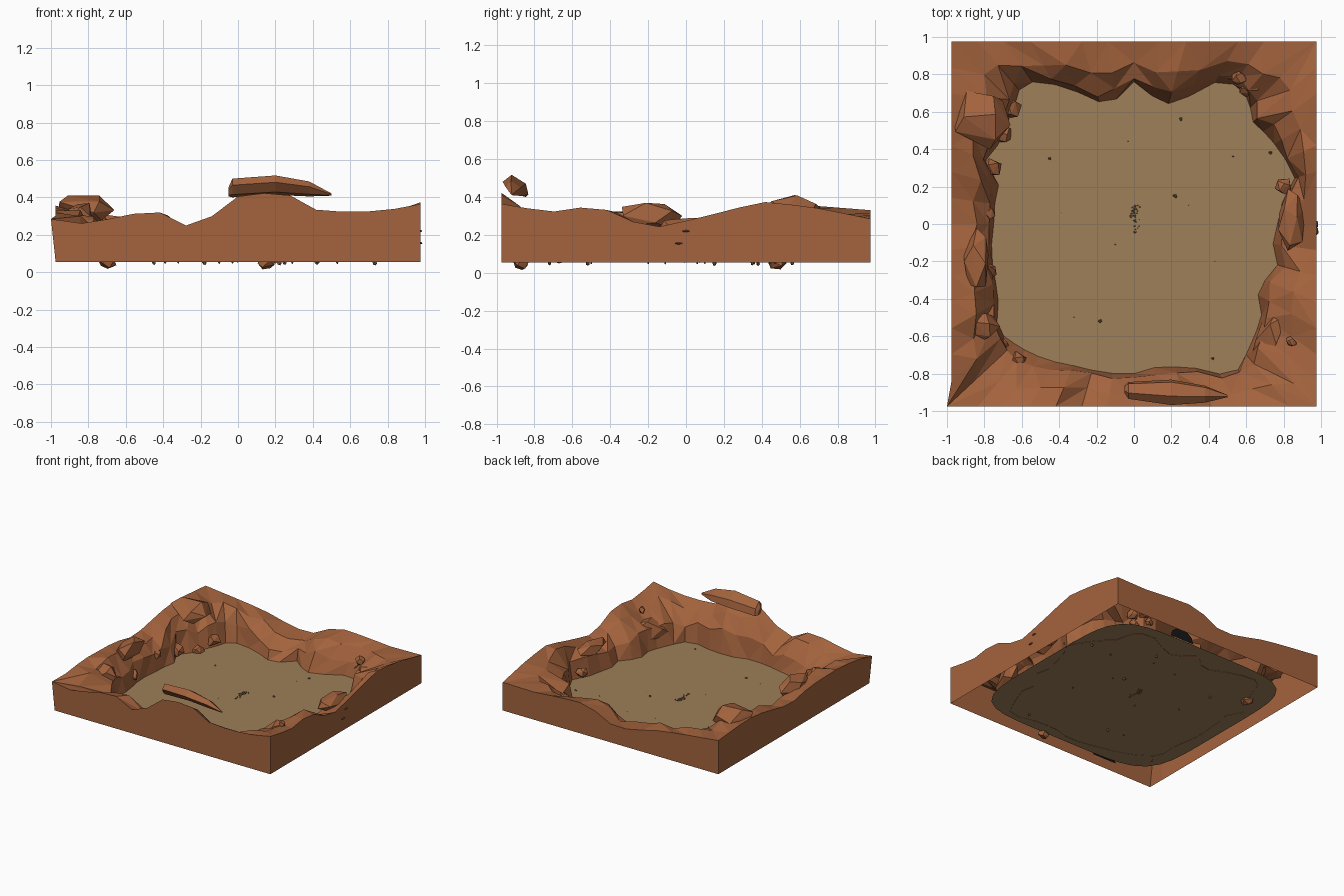
import bpy, bmesh, math, random
from mathutils import Vector, Matrix

if "Cube" in bpy.data.objects:
    bpy.data.objects.remove(bpy.data.objects["Cube"])

random.seed(7)
BASE = 0.055


def material(name, rgb):
    m = bpy.data.materials.new(name)
    m.diffuse_color = (*rgb, 1)
    m.use_nodes = True
    m.node_tree.nodes["Principled BSDF"].inputs["Base Color"].default_value = m.diffuse_color
    return m


ROCK = material("red_rock", (0.37, 0.125, 0.047))
SAND = material("sand", (0.34, 0.215, 0.1))
PEBBLE = material("pebble", (0.16, 0.09, 0.05))
DARK = material("cave_dark", (0.008, 0.008, 0.01))


def finish(bm, name, mat):
    me = bpy.data.meshes.new(name)
    bm.normal_update()
    bm.to_mesh(me)
    bm.free()
    ob = bpy.data.objects.new(name, me)
    me.materials.append(mat)
    bpy.context.collection.objects.link(ob)
    return ob


def lerp_table(table, t):
    for (a, va), (b, vb) in zip(table, table[1:]):
        if t <= b:
            return va + (vb - va) * max(0, t - a) / (b - a)
    return table[-1][1]


# Rim height along each outer side
FRONT = [(-.98, .285), (-.8, .255), (-.6, .31), (-.4, .32), (-.22, .215), (-.1, .34),
         (0, .405), (.2, .43), (.3, .405), (.4, .335), (.6, .32), (.8, .33), (.98, .37)]
RIGHT = [(-.98, .365), (-.72, .32), (-.55, .345), (-.4, .33), (-.2, .23), (.07, .29), (.4, .375), (.65, .35), (.98, .285)]
BACK = [(-.98, .33), (-.6, .29), (-.4, .26), (-.2, .21), (-.05, .19), (.05, .22), (.2, .31), (.45, .3), (.7, .28), (.98, .285)]
LEFT = [(-.98, .285), (-.6, .33), (-.2, .32), (.05, .27), (.4, .34), (.6, .36), (.98, .33)]

# Outline where the rock meets the sand
FOOT = [(-.6, .76), (-.4, .74), (-.2, .65), (-.1, .66), (0, .76), (.14, .64), (.25, .64), (.35, .73), (.5, .77),
        (.61, .68), (.63, .55), (.8, .36), (.87, .22), (.78, .1), (.74, -.1), (.78, -.2), (.65, -.35), (.69, -.45),
        (.62, -.65), (.53, -.82), (.37, -.77), (.15, -.75), (0, -.8), (-.3, -.76), (-.55, -.69), (-.73, -.57),
        (-.72, -.38), (-.75, 0), (-.72, .22), (-.8, .33), (-.7, .45), (-.63, .65)]
polar = sorted((math.atan2(y, x), math.hypot(x, y)) for x, y in FOOT)
polar = [(polar[-1][0] - 2 * math.pi, polar[-1][1])] + polar + [(polar[0][0] + 2 * math.pi, polar[0][1])]


def foot(x, y):
    a = math.atan2(y, x)
    r = lerp_table(polar, a)
    return Vector((r * math.cos(a), r * math.sin(a), BASE))


# Stations around the square rim, counter-clockwise
S = 0.975
N = 14
stations = []
for k, (table, p, q) in enumerate([(FRONT, (-S, -S), (S, -S)), (RIGHT, (S, -S), (S, S)),
                                   (BACK, (S, S), (-S, S)), (LEFT, (-S, S), (-S, -S))]):
    for i in range(N):
        x, y = (p[j] + (q[j] - p[j]) * i / N for j in (0, 1))
        stations.append((x, y, lerp_table(table, x if k % 2 == 0 else y), k))

# Rocky wall: outer face, crest, ledge and foot
bm = bmesh.new()
rings = []
for x, y, z, side in stations:
    f = foot(x, y)
    corner = x < -.97 and y < -.97
    top = Vector((-1 if corner else x, y, z))
    h = z - BASE
    crest_t = random.uniform(.38, .55) + (.08 if side >= 2 else -.03)
    crest_z = BASE + h * (random.uniform(.85, 1.02) if side >= 2 else random.uniform(.75, .95))
    crest = top.lerp(f, crest_t)
    crest.z = crest_z
    ledge = top.lerp(f, random.uniform(.8, .94))
    ledge.z = BASE + h * random.uniform(.4, .65)
    rings.append([bm.verts.new(v) for v in (Vector((x, y, BASE)), top, crest, ledge, f)])
for a, b in zip(rings, rings[1:] + rings[:1]):
    for j in range(4):
        quad = (a[j], b[j], b[j + 1], a[j + 1])
        if j == 0:
            bm.faces.new(quad)
        elif random.random() < .5:
            bm.faces.new((quad[0], quad[1], quad[2]))
            bm.faces.new((quad[0], quad[2], quad[3]))
        else:
            bm.faces.new((quad[0], quad[1], quad[3]))
            bm.faces.new((quad[1], quad[2], quad[3]))
bmesh.ops.recalc_face_normals(bm, faces=bm.faces)
finish(bm, "canyon_wall", ROCK)

# Sandy floor: rounded square reaching under the wall
bm = bmesh.new()
loop = []
for i in range(64):
    c, s = math.cos(i * math.pi / 32), math.sin(i * math.pi / 32)
    r = .86 / (abs(c) ** 5.5 + abs(s) ** 5.5) ** (1 / 5.5)
    loop.append(bm.verts.new((r * c, r * s, BASE + .002)))
bm.faces.new(loop)
finish(bm, "sand_floor", SAND)


def rock(bm, loc, size, rot=(0, 0, 0), jag=.2, points=16):
    """Convex angular stone: hull of jittered points on an ellipsoid."""
    m = Matrix.Translation(loc)
    for ax, ang in zip("XYZ", rot):
        m = m @ Matrix.Rotation(ang, 4, ax)
    vs = []
    for i in range(points):
        u = 1 - 2 * (i + .5) / points
        a = i * 2.39996 + random.uniform(-.3, .3)
        s = math.sqrt(1 - u * u)
        d = Vector((s * math.cos(a), s * math.sin(a), u)) * random.uniform(1 - jag, 1.05)
        vs.append(bm.verts.new(m @ Vector([c * e for c, e in zip(d, size)])))
    res = bmesh.ops.convex_hull(bm, input=vs)
    junk = [g for g in res["geom_interior"] if isinstance(g, bmesh.types.BMVert)]
    bmesh.ops.delete(bm, geom=junk, context="VERTS")


# Balanced slab: a tapering lens lofted along the front rim
bm = bmesh.new()
sections = []
for x, y, z, w, h in [(-.05, -.885, .43, .02, .025), (-.03, -.89, .45, .045, .05), (.2, -.9, .465, .068, .052),
                      (.38, -.91, .445, .045, .04), (.5, -.92, .415, .006, .006)]:
    sections.append([bm.verts.new((x, y + dy * w, z + dz * h)) for dy, dz in
                     [(-1, .3), (-.3, -.7), (1, -1), (.8, .1), (-.3, 1)]])
bm.faces.new(sections[0])
bm.faces.new(sections[-1])
for a, b in zip(sections, sections[1:]):
    for j in range(5):
        bm.faces.new((a[j], a[(j + 1) % 5], b[(j + 1) % 5], b[j]))
bmesh.ops.recalc_face_normals(bm, faces=bm.faces)
finish(bm, "balanced_slab", ROCK)

# Large boulders leaning on the wall
for name, loc, size, rot in [
    ("back_left_boulder", (-.81, .56, .335), (.17, .17, .085), (0, .1, .5)),
    ("left_boulder", (-.84, -.2, .3), (.08, .19, .08), (0, .2, 0)),
    ("right_boulder", (.845, .02, .24), (.08, .17, .06), (0, 0, 0)),
    ("front_right_boulder", (.73, -.61, .17), (.08, .22, .1), (.25, 0, -.4)),
    ("front_left_boulder", (-.82, -.55, .24), (.11, .09, .08), (0, .2, .4)),
]:
    bm = bmesh.new()
    rock(bm, loc, size, rot, jag=.12, points=13)
    finish(bm, name, ROCK)

# Fallen stones along the foot of the wall
bm = bmesh.new()
for x, y, z, r in [(.83, -.35, .26, .03), (.84, -.63, .3, .035), (.56, .78, .2, .045), (.6, .72, .12, .05),
                   (.65, .75, .18, .05), (.52, .8, .14, .04), (-.7, .48, .06, .06), (-.66, .62, .11, .06),
                   (-.78, .05, .17, .045), (-.77, -.25, .12, .05), (-.62, -.73, .13, .06), (-.72, -.66, .1, .07),
                   (-.35, -.83, .15, .06), (.15, -.87, .05, .05), (.8, .2, .12, .05), (-.76, .3, .12, .06)]:
    rock(bm, (x, y, z), (r, r * random.uniform(.8, 1.1), r * .9), (0, 0, random.uniform(0, 3)), points=12)
finish(bm, "fallen_stones", ROCK)

# Pebbles bedded in the sand, a central scatter, and chips on the right rim
bm = bmesh.new()
for x, y, r in [(.22, .15, .014), (-.45, .35, .011), (.25, .56, .012), (.73, .38, .012), (-.18, -.52, .013),
                (.42, -.72, .01), (.53, .36, .007), (.43, -.2, .006), (-.39, .06, .006), (-.32, -.5, .006),
                (.2, .47, .006), (-.03, .44, .006), (-.1, -.11, .006), (.29, .1, .006)]:
    rock(bm, (x, y, BASE - .003), (r * 1.2, r, r * 1.4), points=9)
for i in range(40):
    r = random.uniform(.002, .007)
    rock(bm, (random.gauss(.005, .012), random.uniform(-.05, .1), BASE + .003), (r, r, r), points=7)
for y, z in [(0, .22), (-.04, .155)]:
    rock(bm, (.975, y, z), (.015, .025, .007), points=9)
finish(bm, "pebbles", PEBBLE)

# Dark cave mouths tucked under the front and back walls
for name, cx, cy in [("back_cave", .26, .87), ("front_cave", -.44, -.87)]:
    bm = bmesh.new()
    bm.faces.new([bm.verts.new((cx + .11 * math.cos(math.pi * i / 6), cy, BASE + .09 * math.sin(math.pi * i / 6)))
                  for i in range(7)])
    finish(bm, name, DARK)
